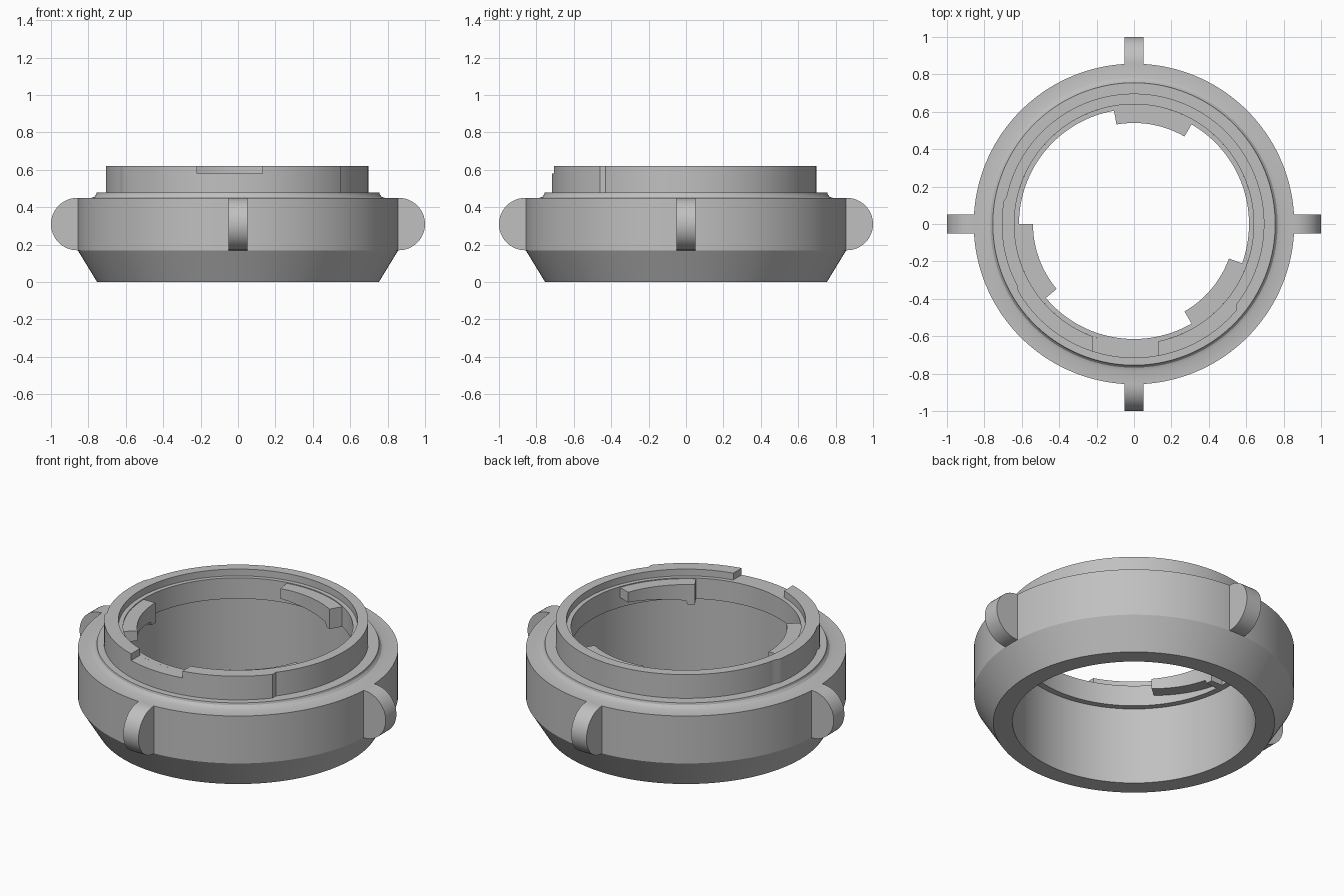
import bpy, bmesh
from math import radians, cos, sin, pi

cube = bpy.data.objects.get("Cube")
if cube:
    bpy.data.objects.remove(cube, do_unlink=True)

GREY = (0.53, 0.53, 0.53, 1)
mat = bpy.data.materials.new("plain grey")
mat.use_nodes = True
mat.diffuse_color = GREY
mat.node_tree.nodes["Principled BSDF"].inputs["Base Color"].default_value = GREY


def finish(bm, name):
    bmesh.ops.recalc_face_normals(bm, faces=bm.faces)
    me = bpy.data.meshes.new(name)
    bm.to_mesh(me)
    bm.free()
    me.materials.append(mat)
    ob = bpy.data.objects.new(name, me)
    bpy.context.collection.objects.link(ob)
    return ob


def smooth(ob):
    bpy.ops.object.select_all(action='DESELECT')
    ob.select_set(True)
    bpy.context.view_layer.objects.active = ob
    bpy.ops.object.shade_smooth_by_angle(angle=radians(25))


def sweep(name, profile, start, end, steps):
    """Turn a closed (radius, z) profile about z; profile(t, degrees) gives its points."""
    bm = bmesh.new()
    full = end - start == 360
    rings = []
    for i in range(steps if full else steps + 1):
        t = i / steps
        deg = start + (end - start) * t
        a = radians(deg)
        rings.append([bm.verts.new((r * cos(a), r * sin(a), z)) for r, z in profile(t, deg)])
    n = len(rings[0])
    pairs = list(zip(rings, rings[1:])) + ([(rings[-1], rings[0])] if full else [])
    for p, q in pairs:
        for k in range(n):
            bm.faces.new((p[k], q[k], q[(k + 1) % n], p[(k + 1) % n]))
    if not full:
        bm.faces.new(rings[0])
        bm.faces.new(rings[-1])
    return finish(bm, name)


# Main ring: tapered foot, straight wall, small filleted shoulder, inner lip
BODY = [(.65, 0), (.753, 0), (.857, .17), (.857, .45), (.785, .45), (.768, .456),
        (.758, .468), (.755, .48), (.64, .48), (.64, .58), (.615, .58),
        (.615, .457), (.65, .457)]
smooth(sweep("main_ring", lambda t, d: BODY, 0, 360, 144))


# Raised collar, slightly thicker along the front
def collar_profile(t, deg):
    r = .717 if 208 <= deg <= 320 else .707 if 170 <= deg < 208 else .697
    return [(.64, .48), (r, .48), (r, .62), (.64, .62)]


collar = sweep("collar", collar_profile, 0, 360, 180)

# Notch in the front of the collar
bm = bmesh.new()
bmesh.ops.create_cube(bm, size=1)
bmesh.ops.scale(bm, vec=(.35, .4, .2), verts=bm.verts)
bmesh.ops.translate(bm, vec=(-.045, -.7, .68), verts=bm.verts)
cutter = finish(bm, "notch_cutter")
cutter.hide_render = True
mod = collar.modifiers.new("notch", 'BOOLEAN')
mod.operation = 'DIFFERENCE'
mod.solver = 'EXACT'
mod.object = cutter
bpy.context.view_layer.objects.active = collar
bpy.ops.object.modifier_apply(modifier=mod.name)
bpy.data.objects.remove(cutter, do_unlink=True)
smooth(collar)

# Inner bayonet tabs: ramped underside with a deep stop at one end
for i, start in enumerate((60, 180, 300)):
    def tab_profile(t, deg):
        low = .457 if t < .11 else .475 + .04 * t
        return [(.54, low), (.62, low), (.62, .575), (.54, .575)]
    smooth(sweep(f"inner_tab_{i + 1}", tab_profile, start, start + 40, 40))

# Four rounded grip lugs
for i, side in enumerate(("left", "back", "right", "front")):
    a = i * pi / 2
    bm = bmesh.new()
    loops = []
    for w in (-.05, .05):
        outline = [(.83, .17)]
        outline += [(.86 + .14 * cos(b), .31 + .14 * sin(b))
                    for b in (pi * (k / 24 - .5) for k in range(25))]
        outline.append((.83, .45))
        loops.append([bm.verts.new((r * cos(a) - w * sin(a), r * sin(a) + w * cos(a), z))
                      for r, z in outline])
    p, q = loops
    bm.faces.new(p)
    bm.faces.new(q)
    for k in range(len(p)):
        j = (k + 1) % len(p)
        bm.faces.new((p[k], p[j], q[j], q[k]))
    smooth(finish(bm, f"grip_lug_{side}"))
